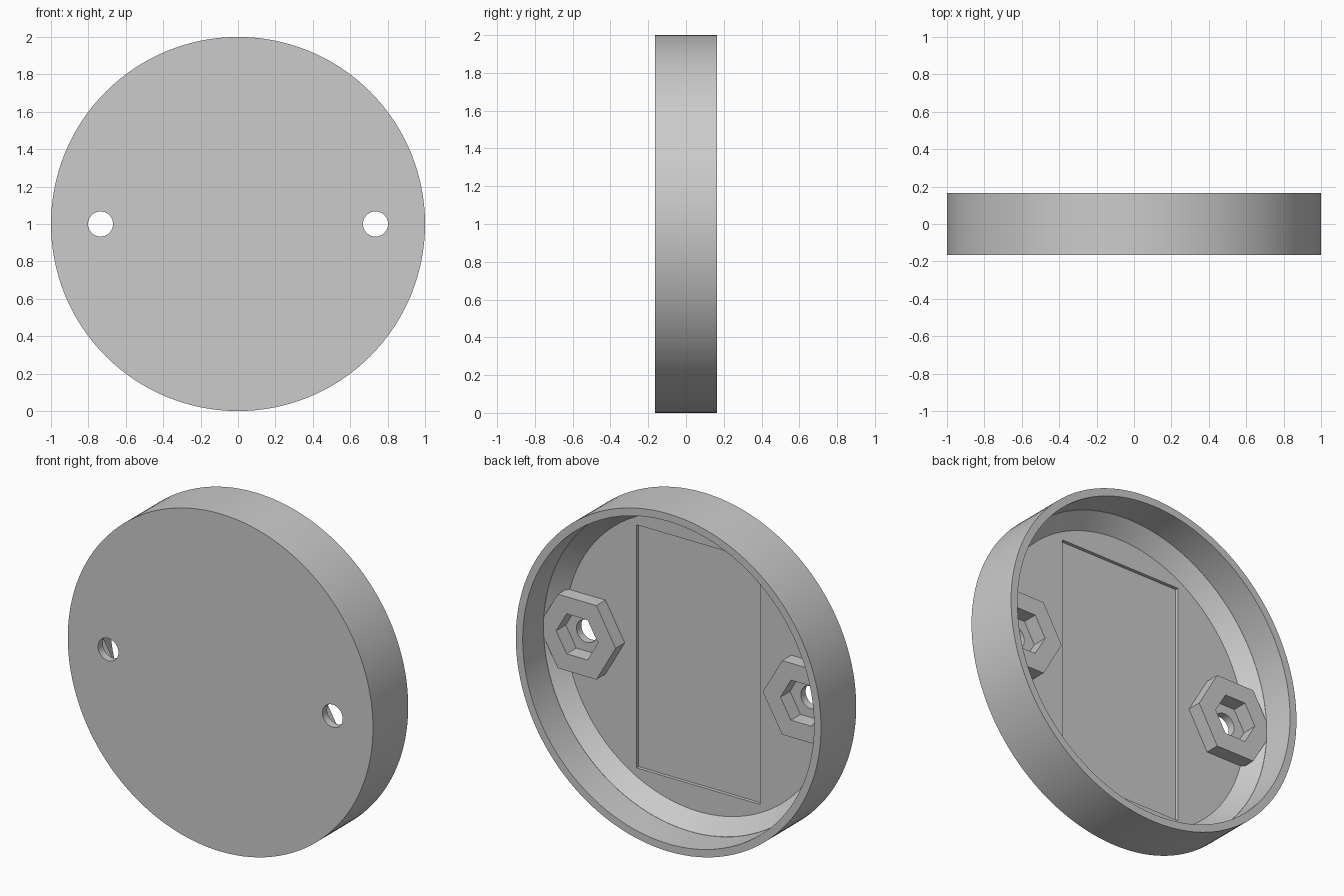
import bpy, math
from math import radians
from mathutils import Matrix, Vector

if "Cube" in bpy.data.objects:
    bpy.data.objects.remove(bpy.data.objects["Cube"], do_unlink=True)

BACK, FRONT = 0.165, -0.165
FLOOR, RECESS, POCKET = -0.115, -0.135, -0.12
BOSS_TOP, BOSS_X = -0.03, 0.735

grey = bpy.data.materials.new("plain grey")
grey.use_nodes = True
grey.diffuse_color = (0.6, 0.6, 0.6, 1)
grey.node_tree.nodes["Principled BSDF"].inputs["Base Color"].default_value = (0.6, 0.6, 0.6, 1)


def prism(name, x, y0, y1, r0, r1, sides):
    """Solid along y, from radius r0 at y0 to r1 at y1; a corner points along x."""
    bpy.ops.mesh.primitive_cone_add(vertices=sides, radius1=r0, radius2=r1, depth=y1 - y0)
    ob = bpy.context.object
    ob.name = name
    ob.data.transform(Matrix.Rotation(radians(-90), 4, 'X') @ Matrix.Rotation(radians(90), 4, 'Z'))
    ob.location = (x, (y0 + y1) / 2, 1)
    ob.data.materials.append(grey)
    return ob


def combine(target, tool, operation):
    """Apply a boolean to the target and discard the tool."""
    tool.hide_render = True
    bpy.context.view_layer.update()
    mod = target.modifiers.new(operation, 'BOOLEAN')
    mod.operation, mod.object, mod.solver = operation, tool, 'EXACT'
    bpy.context.view_layer.objects.active = target
    bpy.ops.object.modifier_apply(modifier=mod.name)
    bpy.data.objects.remove(tool, do_unlink=True)


# Round cover, hollowed from the back with a sloped floor edge
cover = prism("round_cover", 0, FRONT, BACK, 1, 1, 128)
hollow = prism("hollow_cutter", 0, -0.03, BACK + 0.1, 0.955, 0.955, 128)
combine(hollow, prism("slope_cutter", 0, FLOOR, -0.03 + 0.001, 0.87, 0.955, 128), 'UNION')
combine(cover, hollow, 'DIFFERENCE')

# Shallow rectangular recess in the floor
bpy.ops.mesh.primitive_cube_add(size=1, location=(0, RECESS / 2, 1))
recess = bpy.context.object
recess.scale = (0.81, -RECESS, 1.44)
combine(cover, recess, 'DIFFERENCE')

# Hexagonal bosses with nut pockets and screw holes
for x in (-BOSS_X, BOSS_X):
    combine(cover, prism("boss", x, -0.14, BOSS_TOP, 0.253, 0.253, 6), 'UNION')
    combine(cover, prism("pocket", x, POCKET, 0.05, 0.137, 0.137, 6), 'DIFFERENCE')
    combine(cover, prism("hole", x, FRONT - 0.1, 0.05, 0.067, 0.067, 32), 'DIFFERENCE')

# One material, smooth curves with sharp edges
cover.data.materials.clear()
cover.data.materials.append(grey)
for poly in cover.data.polygons:
    poly.material_index = 0
bpy.ops.object.select_all(action='DESELECT')
cover.select_set(True)
bpy.context.view_layer.objects.active = cover
bpy.ops.object.shade_smooth_by_angle(angle=radians(25))
